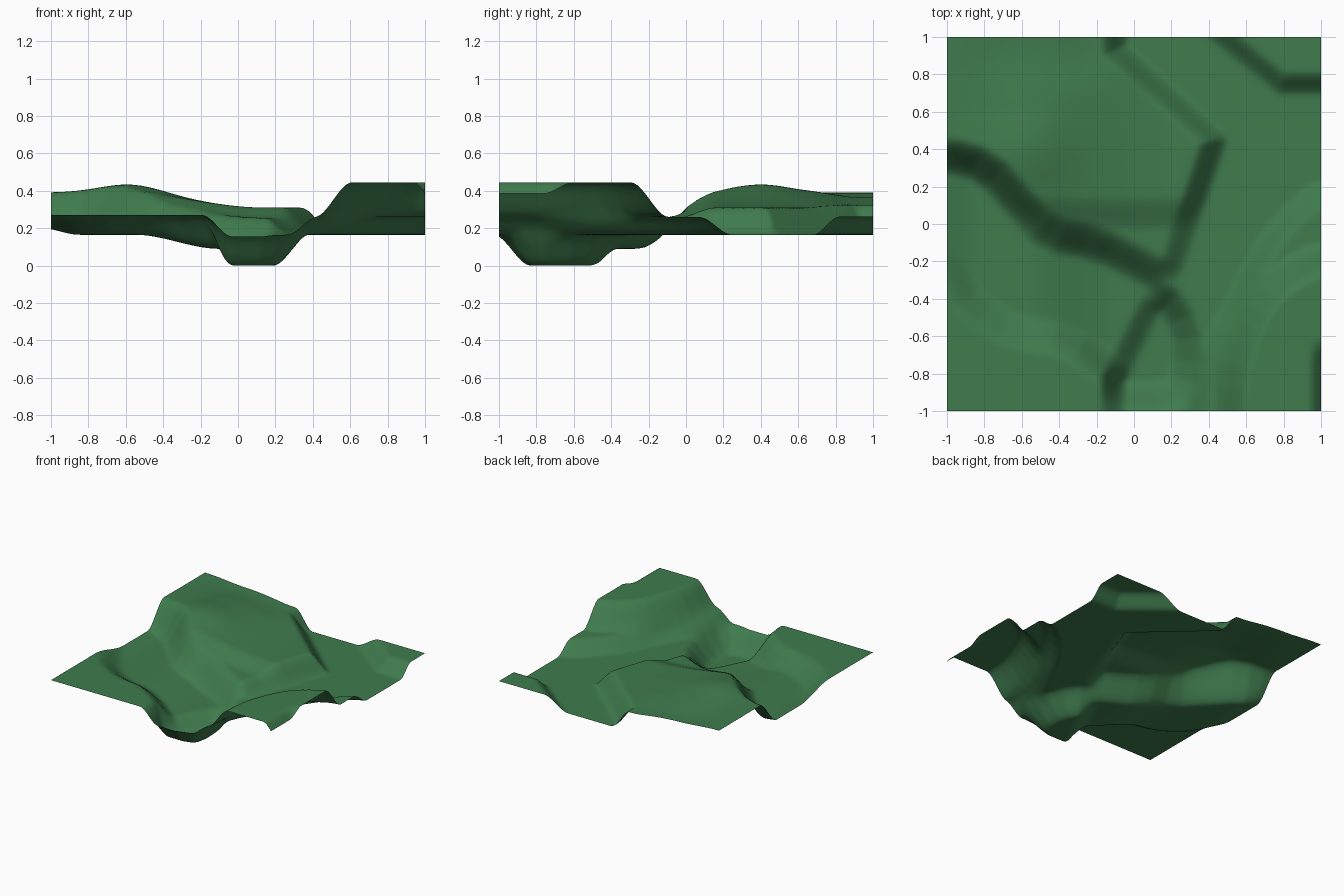
import bpy, bmesh, math

if "Cube" in bpy.data.objects:
    bpy.data.objects.remove(bpy.data.objects["Cube"])

N = 110  # grid cells per side


def smooth(a, b, v):
    t = max(0.0, min(1.0, (v - a) / (b - a)))
    return t * t * (3 - 2 * t)


def mix(a, b, t):
    return a + (b - a) * t


def rounded(poly):
    """Cut the corners of an outline so its slopes curve gently."""
    out = []
    for a, b in zip(poly, poly[1:] + poly[:1]):
        d = math.dist(a, b)
        t = min(0.25, 0.08 / d)
        out += [(mix(a[0], b[0], t), mix(a[1], b[1], t)),
                (mix(b[0], a[0], t), mix(b[1], a[1], t))]
    return out


def inside(poly, x, y, half):
    """0 outside, 1 inside, with a soft slope of +-half around the outline."""
    best, hit = 9.0, False
    for (ax, ay), (bx, by) in zip(poly, poly[1:] + poly[:1]):
        dx, dy = bx - ax, by - ay
        t = max(0.0, min(1.0, ((x - ax) * dx + (y - ay) * dy) / (dx * dx + dy * dy)))
        best = min(best, math.hypot(x - ax - t * dx, y - ay - t * dy))
        if (ay > y) != (by > y) and x < ax + (y - ay) * dx / dy:
            hit = not hit
    return smooth(-half, half, best if hit else -best)


# Outlines of the terrain zones (centre lines of the slopes, seen from above)
WEST = [(-3, 3), (-0.12, 3), (-0.1, 0.93), (0.43, 0.45), (0.21, -0.2),
        (-0.11, -0.83), (-0.12, -3), (-3, -3)]
MESA = rounded([(-3, 0.37), (-1, 0.37), (-0.79, 0.31), (-0.6, 0.1), (-0.46, -0.06),
                (-0.2, -0.1), (0.1, -0.25), (0.4, -0.45), (3, 0), (3, 3), (-3, 3)])
SOUTH = rounded([(-3, -0.1), (-1.1, -0.1), (-1, -0.24), (-0.85, -0.45), (-0.65, -0.58),
                 (-0.35, -0.62), (-0.1, -0.8), (0.3, -1), (0.3, -3), (-3, -3)])
PIT = rounded([(-0.4, -0.37), (0.16, -0.37), (0.28, -0.55), (0.29, -0.8),
               (0.2, -0.93), (-0.4, -0.93)])
TERRACE = rounded([(3, 0.6), (1, 0.18), (0.8, 0.0), (0.66, -0.2), (0.54, -0.45),
                   (0.43, -0.65), (0.36, -0.85), (0.32, -1.2), (0.32, -3), (3, -3)])
HILL = rounded([(3, -0.15), (1, -0.18), (0.82, -0.27), (0.68, -0.4), (0.58, -0.6),
                (0.52, -0.8), (0.5, -1.2), (0.5, -3), (3, -3)])
CORNER = [(3, 0.75), (0.79, 0.75), (0.48, 1.0), (-0.5, 1.8), (3, 3)]


def height(x, y):
    # west side: mesa, sloping valley, south shelf
    mesa = 0.31 + 0.08 * smooth(0.15, -0.65, x)
    mesa += 0.045 * math.exp(-(x + 0.57) ** 2 / 0.06 - (y - 0.4) ** 2 / 0.05)
    mesa -= 0.025 * smooth(0.65, 0.95, y) * smooth(-1, -0.6, x) * smooth(0, -0.3, x)
    mesa -= 0.055 * smooth(0.16, -0.05, y)
    valley = 0.165 + 0.035 * smooth(-0.85, -1.05, x) - 0.075 * smooth(-0.55, -0.1, x)
    west = mix(valley, 0.27, inside(SOUTH, x, y, 0.11))
    west = mix(west, mesa, inside(MESA, x, y, 0.11))
    # east side: plain, pit, terraced hill, corner shelf
    east = 0.165 - 0.165 * inside(PIT, x, y, 0.1)
    east += 0.095 * inside(TERRACE, x, y, 0.08)
    east += 0.185 * inside(HILL, x, y, 0.1)
    east += 0.097 * inside(CORNER, x, y, 0.07)
    east -= 0.12 * smooth(0.93, 1.07, x) * smooth(-0.6, -0.76, y)
    return mix(east, west, inside(WEST, x, y, 0.08))


# Terrain sheet
bm = bmesh.new()
bmesh.ops.create_grid(bm, x_segments=N, y_segments=N, size=1)
for v in bm.verts:
    v.co.z = height(v.co.x, v.co.y)
low = min(v.co.z for v in bm.verts)
for v in bm.verts:
    v.co.z -= low
for f in bm.faces:
    f.smooth = True
me = bpy.data.meshes.new("terrain")
bm.to_mesh(me)
bm.free()

grass = bpy.data.materials.new("grass")
grass.diffuse_color = (0.05, 0.2, 0.075, 1)
grass.use_nodes = True
grass.node_tree.nodes["Principled BSDF"].inputs["Base Color"].default_value = grass.diffuse_color
me.materials.append(grass)
bpy.context.collection.objects.link(bpy.data.objects.new("terrain", me))
